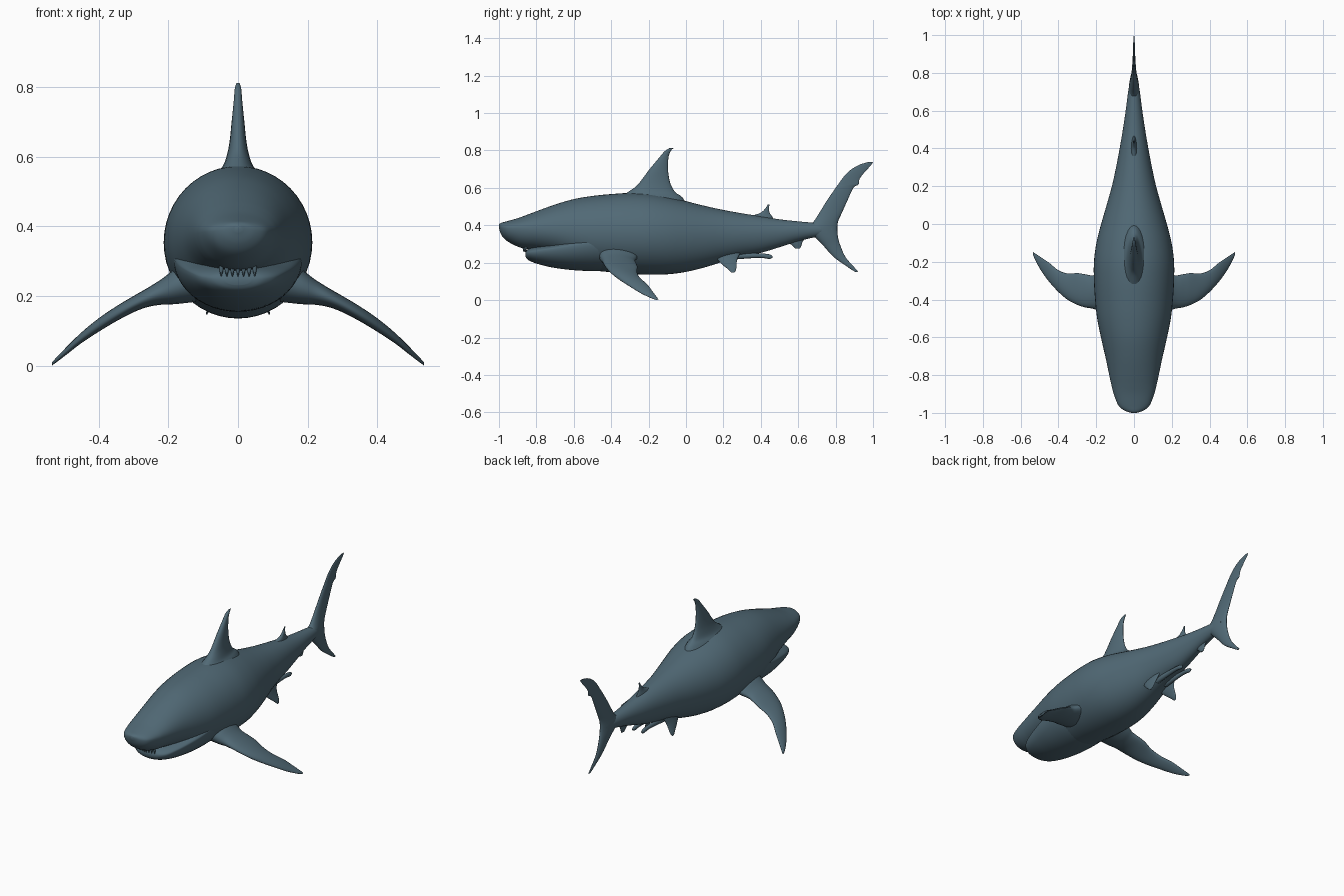
import bpy, bmesh, math

skin = bpy.data.materials.new("slate blue skin")
skin.diffuse_color = (0.082, 0.142, 0.18, 1)


def smooth_rows(rows, n=5):
    """Catmull-Rom interpolation between section rows."""
    out = []
    for i in range(len(rows) - 1):
        p0, p1 = rows[max(i - 1, 0)], rows[i]
        p2, p3 = rows[i + 1], rows[min(i + 2, len(rows) - 1)]
        for k in range(n):
            t = k / n
            out.append([0.5 * (2 * b + (c - a) * t + (2 * a - 5 * b + 4 * c - d) * t * t
                               + (3 * b - a - 3 * c + d) * t ** 3)
                        for a, b, c, d in zip(p0, p1, p2, p3)])
    out.append(list(rows[-1]))
    return out


def loft(name, rings, mirror=False):
    bm = bmesh.new()
    vs = [[bm.verts.new(p) for p in ring] for ring in rings]
    n = len(vs[0])
    for a, b in zip(vs, vs[1:]):
        for i in range(n):
            bm.faces.new((a[i], a[(i + 1) % n], b[(i + 1) % n], b[i]))
    bm.faces.new(vs[0])
    bm.faces.new(vs[-1])
    bmesh.ops.recalc_face_normals(bm, faces=bm.faces)
    me = bpy.data.meshes.new(name)
    bm.to_mesh(me)
    bm.free()
    me.materials.append(skin)
    for p in me.polygons:
        p.use_smooth = True
    me.set_sharp_from_angle(angle=math.radians(60))
    ob = bpy.data.objects.new(name, me)
    bpy.context.collection.objects.link(ob)
    if mirror:
        ob.modifiers.new("mirror", 'MIRROR').use_mirror_merge = False
    return ob


def hull(name, rows, sides=48):
    """Rows: y, bottom, top, half width, height of the widest point."""
    rings = []
    for y, lo, hi, w, mid in smooth_rows(rows):
        ring = []
        for i in range(sides):
            a = 2 * math.pi * i / sides
            s = math.sin(a)
            ring.append((w * math.cos(a), y, mid + s * ((hi - mid) if s > 0 else (mid - lo))))
        rings.append(ring)
    return loft(name, rings)


def fin(name, rows, flat=False, mirror=False, sides=24):
    """Rows: span, leading y, trailing y, half thickness, offset across the span."""
    rings = []
    for s, lead, trail, half, c in smooth_rows(rows):
        ring = []
        for i in range(sides):
            a = 2 * math.pi * i / sides
            u = (1 - math.cos(a)) / 2
            t = c + half * math.sin(a) * (1.2 - 0.4 * u)
            y = lead + (trail - lead) * u
            ring.append((s, y, t) if flat else (t, y, s))
        rings.append(ring)
    return loft(name, rings, mirror)


# Body with overhanging snout
hull("body", [
    (-1.0, .385, .405, .012, .395), (-.988, .350, .413, .05, .388),
    (-.96, .318, .421, .083, .385), (-.90, .286, .438, .107, .383),
    (-.85, .274, .456, .12, .380), (-.80, .268, .475, .131, .378),
    (-.70, .245, .511, .152, .372), (-.60, .200, .540, .175, .365),
    (-.50, .162, .557, .195, .36), (-.40, .149, .567, .206, .357),
    (-.30, .140, .573, .212, .355), (-.20, .136, .570, .212, .353),
    (-.10, .138, .553, .199, .35), (0, .151, .529, .174, .348),
    (.10, .175, .504, .145, .348), (.20, .206, .482, .117, .35),
    (.30, .232, .464, .095, .353), (.40, .253, .448, .076, .357),
    (.50, .283, .432, .059, .362), (.60, .315, .421, .044, .370),
    (.70, .338, .413, .031, .375), (.78, .345, .41, .018, .377)])

# Lower jaw
hull("lower_jaw", [
    (-.858, .232, .256, .035, .245), (-.848, .218, .270, .075, .250),
    (-.82, .203, .282, .108, .255), (-.77, .187, .292, .132, .265),
    (-.70, .172, .305, .152, .275), (-.60, .160, .330, .173, .29),
    (-.48, .155, .350, .185, .31), (-.38, .16, .34, .17, .30)])

# Small upper teeth
for i in range(-3, 4):
    x = i * .016
    y = -.868 + abs(x) * .25
    loft("tooth", [[(x + r * math.cos(k * math.pi / 3), y + r * math.sin(k * math.pi / 3), z)
                    for k in range(6)] for r, z in ((.007, .29), (.006, .275), (.001, .256))])

# Main dorsal fin with flared root
fin("dorsal_fin", [
    (.50, -.36, .01, .10, 0), (.55, -.35, -.02, .062, 0), (.575, -.315, -.055, .042, 0),
    (.61, -.265, -.078, .030, 0), (.65, -.232, -.09, .023, 0), (.70, -.195, -.096, .018, 0),
    (.76, -.145, -.094, .012, 0), (.795, -.115, -.083, .009, 0), (.812, -.09, -.068, .004, 0)])

# Second dorsal fin
fin("rear_dorsal_fin", [
    (.42, .32, .475, .022, 0), (.448, .345, .46, .014, 0), (.465, .395, .448, .009, 0),
    (.485, .42, .444, .006, 0), (.51, .437, .446, .002, 0)])

# Crescent tail fin
fin("tail_fin", [
    (.15, .905, .922, .003, 0), (.18, .86, .896, .006, 0), (.23, .79, .853, .010, 0),
    (.29, .735, .826, .016, 0), (.335, .69, .813, .023, 0), (.38, .64, .809, .027, 0),
    (.42, .682, .813, .022, 0), (.47, .715, .835, .016, 0), (.53, .752, .862, .012, 0),
    (.60, .800, .895, .009, 0), (.618, .813, .922, .008, 0), (.645, .832, .927, .007, 0),
    (.67, .852, .943, .006, 0), (.70, .885, .970, .005, 0), (.725, .93, .992, .004, 0),
    (.738, .975, 1.0, .002, 0)])

# Pectoral fins, sweeping down and back
fin("pectoral_fin", [
    (.12, -.47, -.25, .065, .25), (.18, -.46, -.262, .050, .228), (.22, -.448, -.272, .036, .212),
    (.26, -.441, -.266, .027, .196), (.30, -.428, -.26, .023, .177), (.35, -.402, -.262, .021, .149),
    (.40, -.36, -.245, .019, .117), (.45, -.305, -.205, .015, .08), (.49, -.25, -.178, .011, .045),
    (.52, -.197, -.158, .007, .018), (.534, -.165, -.148, .004, .005)], flat=True, mirror=True)

# Pelvic fins
fin("pelvic_fin", [
    (.27, .14, .30, .014, .05), (.22, .165, .275, .012, .062), (.185, .20, .27, .008, .075),
    (.165, .225, .268, .006, .083), (.148, .242, .26, .002, .09)], mirror=True)

# Claspers trailing behind the pelvic fins
hull_rows = [(.24, .215, .255, .018), (.32, .222, .252, .013), (.40, .226, .25, .011),
             (.445, .220, .245, .009), (.462, .226, .236, .003)]
loft("clasper", [[(.03 + w * math.cos(k * math.pi / 6), y,
                   (lo + hi) / 2 + (hi - lo) / 2 * math.sin(k * math.pi / 6)) for k in range(12)]
                 for y, lo, hi, w in smooth_rows(hull_rows)], mirror=True)

# Anal fin
fin("anal_fin", [
    (.34, .51, .65, .014, 0), (.315, .535, .625, .010, 0), (.295, .565, .618, .007, 0),
    (.276, .585, .610, .003, 0)])
